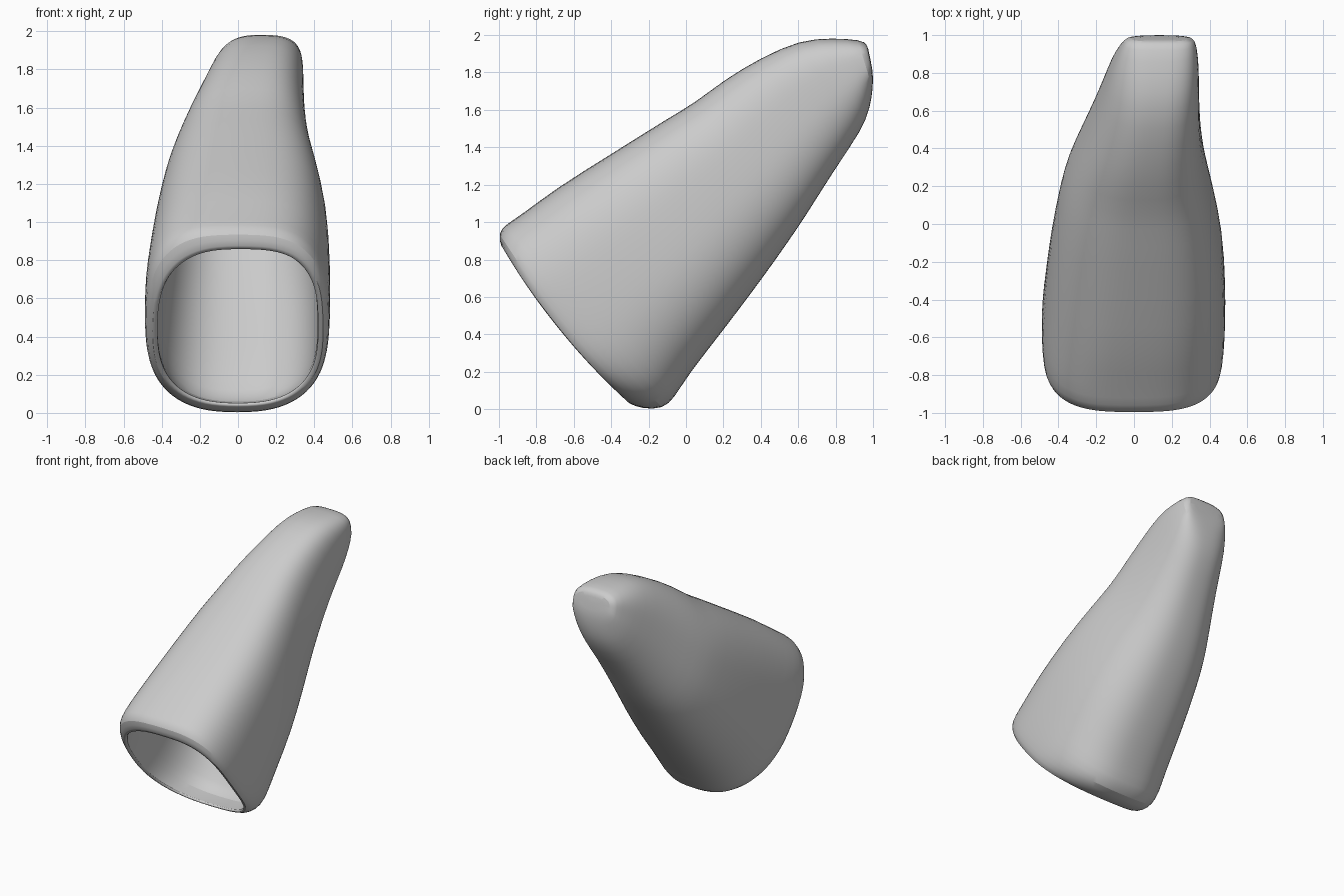
import bpy, bmesh, math
from mathutils import Vector

cube = bpy.data.objects.get("Cube")
if cube:
    bpy.data.objects.remove(cube)

SEGMENTS = 40

# Outer sections: upper point (y, z), lower point (y, z), least x, greatest x,
# squareness of the upper right corner, outward bow of the section
OUTER = [
    (-0.99, 0.87, -0.31, 0.03, -0.45, 0.45, 2.6, 0.04),
    (-1.005, 0.94, -0.23, 0.0, -0.48, 0.47, 3.0, 0.04),
    (-0.97, 0.985, -0.12, 0.0, -0.49, 0.48, 3.2, 0.03),
    (-0.88, 1.04, -0.06, 0.06, -0.49, 0.485, 3.2, 0.0),
    (-0.7, 1.18, 0.01, 0.18, -0.475, 0.485, 2.8, 0.0),
    (-0.4, 1.365, 0.2, 0.42, -0.445, 0.475, 2.6, 0.0),
    (-0.1, 1.555, 0.41, 0.7, -0.395, 0.42, 2.4, 0.0),
    (0.05, 1.64, 0.53, 0.87, -0.355, 0.385, 2.3, 0.0),
    (0.2, 1.76, 0.64, 1.03, -0.295, 0.36, 2.3, 0.0),
    (0.4, 1.88, 0.8, 1.29, -0.21, 0.345, 2.3, 0.0),
    (0.61, 1.975, 0.94, 1.49, -0.145, 0.345, 2.4, 0.0),
    (0.78, 1.985, 0.985, 1.61, -0.105, 0.34, 2.6, 0.0),
    (0.94, 1.975, 1.0, 1.72, -0.055, 0.325, 3.0, 0.0),
    (0.97, 1.95, 1.0, 1.8, -0.03, 0.3, 3.0, 0.0),
]


def section(spec, inset=0.0):
    """Rounded-square ring spanning the upper and lower points."""
    ty, tz, by, bz, x0, x1, corner, bow = spec
    top, bottom = Vector((0, ty, tz)), Vector((0, by, bz))
    centre = (top + bottom) / 2 + Vector(((x0 + x1) / 2, 0, 0))
    half = (top - bottom) / 2
    up = half.normalized() * (half.length - inset)
    side = Vector(((x1 - x0) / 2 - inset, 0, 0))
    outward = Vector((1, 0, 0)).cross(half.normalized())
    if outward.y > 0:
        outward.negate()
    ring = []
    for i in range(SEGMENTS):
        a = 2 * math.pi * i / SEGMENTS
        c, s = math.cos(a), math.sin(a)
        if s < 0:
            power = 2.5
        else:
            power = corner if c < 0 else 3.1
        u = math.copysign(abs(c) ** (2 / power), c)
        v = math.copysign(abs(s) ** (2 / power), s)
        ring.append(centre + side * u + up * v + outward * bow * (1 - v * v))
    return ring


def loft(name, rings, material):
    """Skin a run of rings and close both ends."""
    bm = bmesh.new()
    loops = [[bm.verts.new(p) for p in ring] for ring in rings]
    for a, b in zip(loops, loops[1:]):
        for i in range(SEGMENTS):
            j = (i + 1) % SEGMENTS
            bm.faces.new((a[i], a[j], b[j], b[i]))
    for loop in (loops[0], loops[-1]):
        middle = bm.verts.new(sum((v.co for v in loop), Vector()) / SEGMENTS)
        for i in range(SEGMENTS):
            bm.faces.new((loop[i], loop[(i + 1) % SEGMENTS], middle))
    bmesh.ops.recalc_face_normals(bm, faces=bm.faces)
    mesh = bpy.data.meshes.new(name)
    bm.to_mesh(mesh)
    bm.free()
    mesh.materials.append(material)
    obj = bpy.data.objects.new(name, mesh)
    bpy.context.collection.objects.link(obj)
    return obj


grey = bpy.data.materials.new("pale_grey")
grey.use_nodes = True
colour = (0.6, 0.6, 0.6, 1)
grey.diffuse_color = colour
grey.node_tree.nodes["Principled BSDF"].inputs["Base Color"].default_value = colour

# Hollow tapering sleeve: inner wall out to the rim, then outer wall to the tip
inner = [section(s, 0.06) for s in reversed(OUTER[2:11])]
lip = [section(OUTER[0], 0.035)]
outer = [section(s) for s in OUTER]
sleeve = loft("tapered_sleeve", inner + lip + outer, grey)

smooth = sleeve.modifiers.new("rounding", "SUBSURF")
smooth.levels = smooth.render_levels = 1

bpy.ops.object.select_all(action="DESELECT")
sleeve.select_set(True)
bpy.context.view_layer.objects.active = sleeve
bpy.ops.object.shade_smooth_by_angle(angle=math.radians(40))
